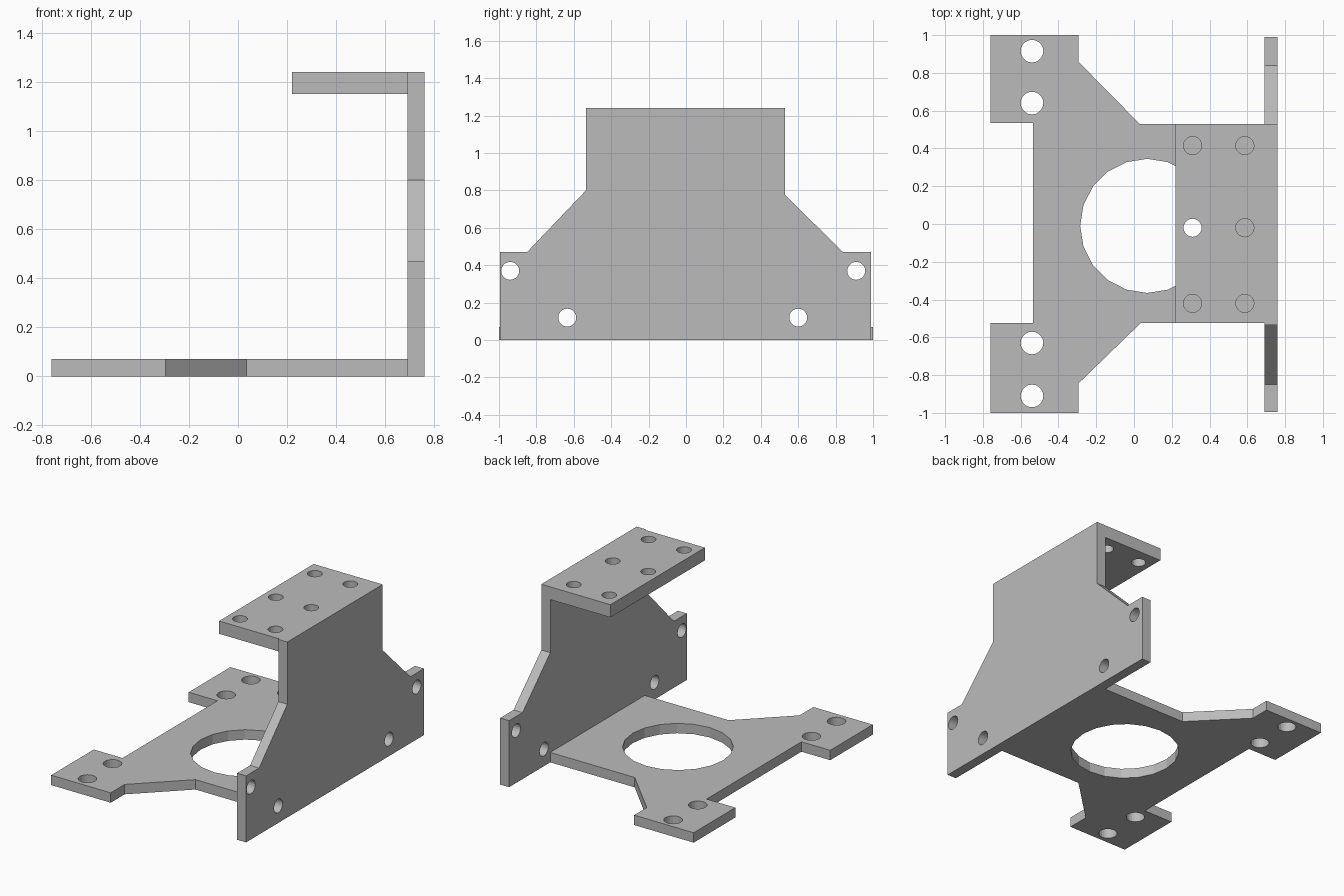
import bpy, bmesh
from math import sin, cos, tau
from mathutils import Vector, Matrix

cube = bpy.data.objects.get("Cube")
if cube:
    bpy.data.objects.remove(cube, do_unlink=True)

GREY = (0.5, 0.5, 0.5, 1.0)
metal = bpy.data.materials.new("plain grey metal")
metal.use_nodes = True
metal.diffuse_color = GREY
metal.node_tree.nodes["Principled BSDF"].inputs["Base Color"].default_value = GREY

# Local plate axes -> world: flat plates lie in xy, the upright lies in yz
FLAT = Matrix.Identity(3)
UPRIGHT = Matrix(((0, 0, 1), (1, 0, 0), (0, 1, 0)))


def circle(centre, radius, sides=20):
    u, v = centre
    return [(u + radius * cos(tau * i / sides), v + radius * sin(tau * i / sides))
            for i in range(sides)]


def plate(name, outline, holes, start, end, axes):
    """Fill an outline with holes and give it thickness from start to end."""
    bm = bmesh.new()
    for loop in [outline] + [circle(c, r) for c, r in holes]:
        verts = [bm.verts.new(axes @ Vector((u, v, start))) for u, v in loop]
        for a, b in zip(verts, verts[1:] + verts[:1]):
            bm.edges.new((a, b))
    bmesh.ops.triangle_fill(bm, use_beauty=True, use_dissolve=False, edges=bm.edges[:])
    ext = bmesh.ops.extrude_face_region(bm, geom=bm.faces[:], use_keep_orig=True)
    moved = [g for g in ext["geom"] if isinstance(g, bmesh.types.BMVert)]
    bmesh.ops.translate(bm, verts=moved, vec=axes @ Vector((0, 0, end - start)))
    bmesh.ops.recalc_face_normals(bm, faces=bm.faces[:])
    mesh = bpy.data.meshes.new(name)
    bm.to_mesh(mesh)
    bm.free()
    mesh.materials.append(metal)
    obj = bpy.data.objects.new(name, mesh)
    bpy.context.collection.objects.link(obj)
    return obj


INNER, OUTER = 0.69, 0.76
FRONT, BACK = -0.525, 0.53

# Base plate with two mounting feet and a large round opening
base = [(-0.76, 1), (-0.295, 1), (-0.295, 0.86), (0.03, BACK), (INNER, BACK),
        (INNER, FRONT), (0.035, FRONT), (-0.295, -0.845), (-0.295, -1), (-0.76, -1),
        (-0.76, FRONT), (-0.535, FRONT), (-0.535, 0.535), (-0.76, 0.535)]
foot_holes = [((-0.54, y), 0.06) for y in (0.915, 0.64, -0.63, -0.91)]
plate("base_plate", base, foot_holes + [((0.07, -0.01), 0.355)], 0, 0.07, FLAT)

# Upright side plate with sloped shoulders
upright = [(-0.995, 0), (0.99, 0), (0.99, 0.47), (0.84, 0.47), (BACK, 0.775),
           (BACK, 1.24), (FRONT - 0.01, 1.24), (FRONT - 0.01, 0.8),
           (-0.85, 0.47), (-0.995, 0.47)]
side_holes = [(c, 0.048) for c in ((-0.94, 0.37), (0.91, 0.37), (-0.635, 0.12), (0.6, 0.12))]
plate("upright_plate", upright, side_holes, INNER, OUTER, UPRIGHT)

# Top flange with two rows of three holes
flange = [(0.22, FRONT), (INNER, FRONT), (INNER, BACK), (0.22, BACK)]
flange_holes = [((x, y), 0.048) for x in (0.31, 0.587) for y in (0.415, -0.02, -0.42)]
plate("top_flange", flange, flange_holes, 1.15, 1.24, FLAT)
